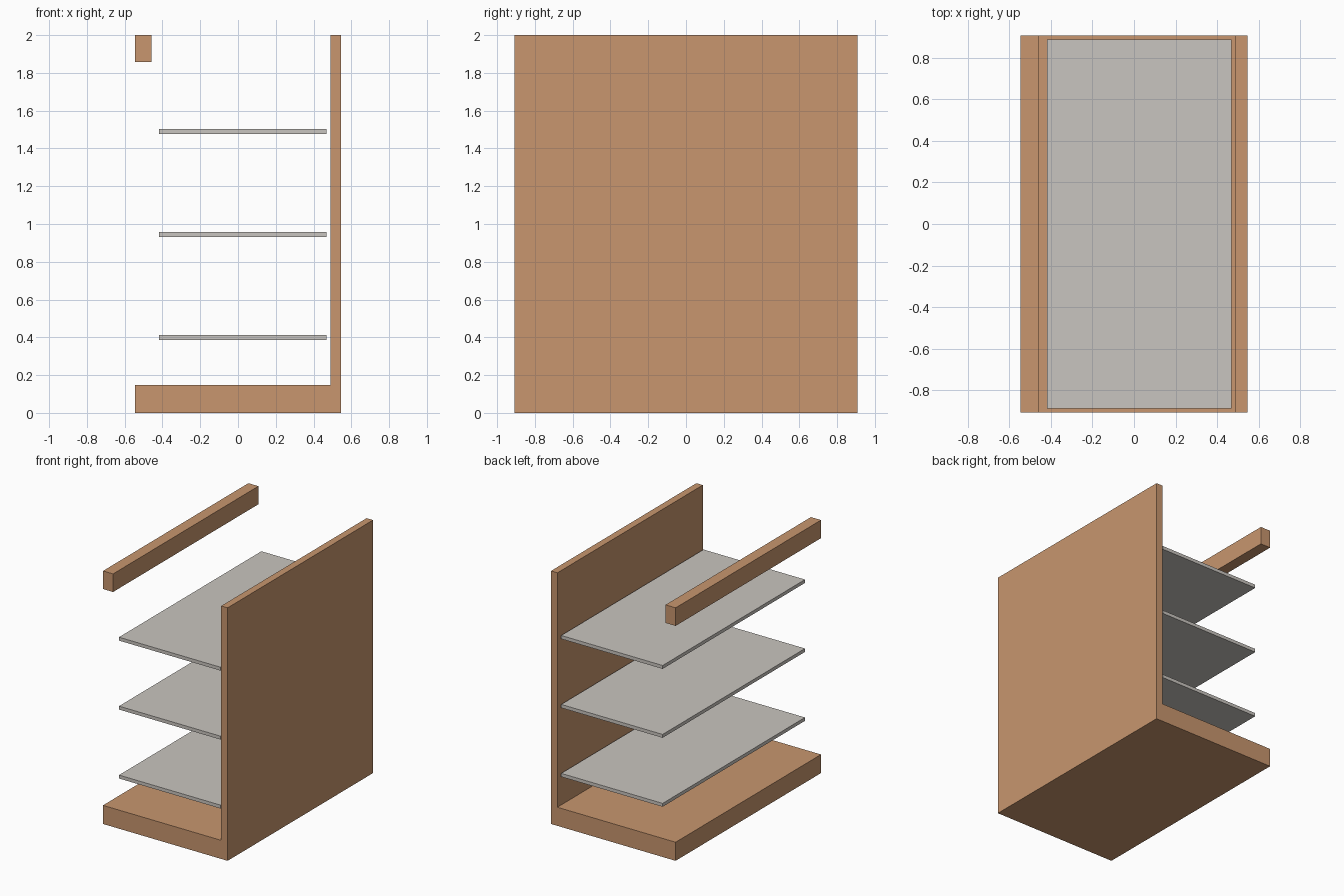
import bpy
import bmesh

if "Cube" in bpy.data.objects:
    bpy.data.objects.remove(bpy.data.objects["Cube"], do_unlink=True)


def make_material(name, rgb):
    mat = bpy.data.materials.new(name)
    mat.use_nodes = True
    colour = (*rgb, 1.0)
    mat.diffuse_color = colour
    mat.node_tree.nodes["Principled BSDF"].inputs["Base Color"].default_value = colour
    return mat


def extrude_profile(name, profile, half_depth, mat):
    """Extrude an (x, z) outline along y, centred on y = 0."""
    bm = bmesh.new()
    face = bm.faces.new([bm.verts.new((x, -half_depth, z)) for x, z in profile])
    result = bmesh.ops.extrude_face_region(bm, geom=[face])
    verts = [v for v in result["geom"] if isinstance(v, bmesh.types.BMVert)]
    bmesh.ops.translate(bm, verts=verts, vec=(0, 2 * half_depth, 0))
    bmesh.ops.recalc_face_normals(bm, faces=bm.faces)
    mesh = bpy.data.meshes.new(name)
    bm.to_mesh(mesh)
    bm.free()
    mesh.materials.append(mat)
    obj = bpy.data.objects.new(name, mesh)
    bpy.context.collection.objects.link(obj)
    return obj


def rectangle(x0, x1, z0, z1):
    return [(x0, z0), (x1, z0), (x1, z1), (x0, z1)]


wood = make_material("warm wood", (0.578, 0.305, 0.156))
grey = make_material("pale grey", (0.584, 0.558, 0.523))

HALF_WIDTH, HALF_DEPTH, HEIGHT = 0.545, 0.908, 2.0
PANEL_X, BASE_TOP = 0.489, 0.147

# Thick base and tall panel in one L-shaped piece
extrude_profile("base_and_panel", [
    (-HALF_WIDTH, 0), (HALF_WIDTH, 0), (HALF_WIDTH, HEIGHT),
    (PANEL_X, HEIGHT), (PANEL_X, BASE_TOP), (-HALF_WIDTH, BASE_TOP),
], HALF_DEPTH, wood)

# Top rail on the open side
extrude_profile("top_rail", rectangle(-HALF_WIDTH, -0.457, 1.857, HEIGHT), HALF_DEPTH, wood)

# Three thin, evenly spaced shelves
for i in range(3):
    z = 0.386 + i * 0.545
    extrude_profile(f"shelf_{i + 1}", rectangle(-0.418, 0.469, z, z + 0.027), 0.889, grey)
